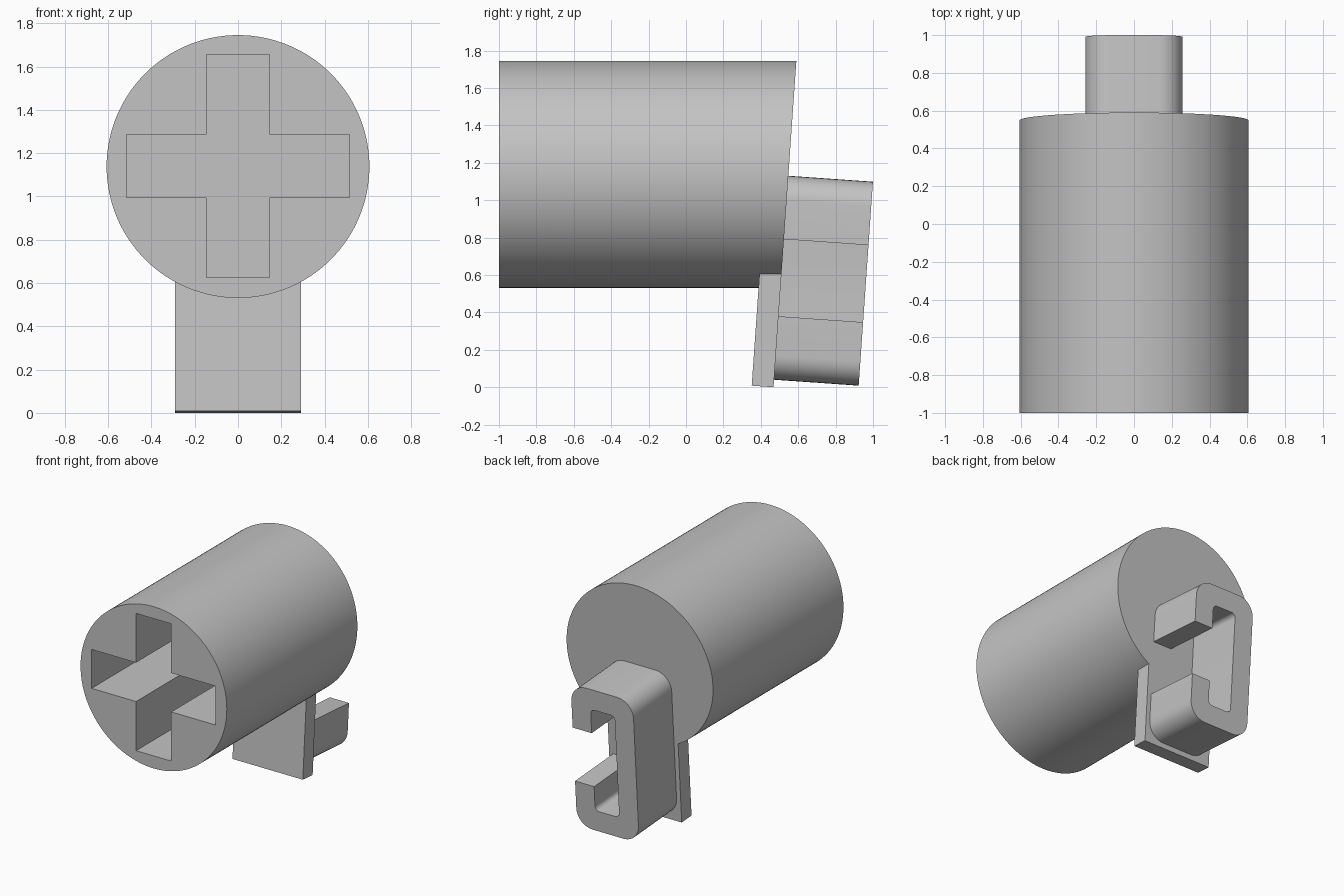
import bpy, bmesh
from math import radians, tan, sin, cos, pi
from mathutils import Vector

if "Cube" in bpy.data.objects:
    bpy.data.objects.remove(bpy.data.objects["Cube"])

TILT = radians(4)
RADIUS, AXIS_Z = 0.607, 1.138
BACK_FOOT = 0.468            # y of the slanted back plane at z = 0

grey = bpy.data.materials.new("plain_grey")
grey.use_nodes = True
grey.diffuse_color = (0.55, 0.55, 0.55, 1)
grey.node_tree.nodes["Principled BSDF"].inputs["Base Color"].default_value = grey.diffuse_color


def add_object(name, bm):
    bmesh.ops.recalc_face_normals(bm, faces=bm.faces)
    mesh = bpy.data.meshes.new(name)
    bm.to_mesh(mesh)
    bm.free()
    mesh.materials.append(grey)
    obj = bpy.data.objects.new(name, mesh)
    bpy.context.collection.objects.link(obj)
    return obj


def round_corners(corners, steps=8):
    """Turn (x, z, radius) right-angle corners into an outline with arcs."""
    outline = []
    for i, (x, z, r) in enumerate(corners):
        p = Vector((x, z))
        if r == 0:
            outline.append(p)
            continue
        a = (Vector(corners[i - 1][:2]) - p).normalized() * r
        b = (Vector(corners[(i + 1) % len(corners)][:2]) - p).normalized() * r
        for k in range(steps + 1):
            t = k / steps * pi / 2
            outline.append(p + a * (1 - sin(t)) + b * (1 - cos(t)))
    return outline


def extrude_outline(name, outline, y0, y1):
    """Solid from an x-z outline, running from y0 to y1."""
    bm = bmesh.new()
    face = bm.faces.new([bm.verts.new((p.x, y0, p.y)) for p in outline])
    new = bmesh.ops.extrude_face_region(bm, geom=[face])["geom"]
    verts = [v for v in new if isinstance(v, bmesh.types.BMVert)]
    bmesh.ops.translate(bm, verts=verts, vec=(0, y1 - y0, 0))
    return add_object(name, bm)


def lean(obj):
    """Stand a part on the slanted back plane."""
    obj.location = (0, BACK_FOOT, 0)
    obj.rotation_euler.x = -TILT


def smooth(obj):
    bpy.ops.object.select_all(action="DESELECT")
    obj.select_set(True)
    bpy.context.view_layer.objects.active = obj
    bpy.ops.object.shade_smooth_by_angle(angle=radians(30))


# Barrel: cylinder along y with a slanted back end
bm = bmesh.new()
bmesh.ops.create_circle(bm, cap_ends=True, segments=128, radius=RADIUS)
for v in bm.verts:
    v.co = (v.co.x, -1, v.co.y + AXIS_Z)
back = bmesh.ops.extrude_face_region(bm, geom=bm.faces[:])["geom"]
for v in back:
    if isinstance(v, bmesh.types.BMVert):
        v.co.y = BACK_FOOT + v.co.z * tan(TILT)
barrel = add_object("barrel", bm)

# Cross-shaped socket cut into the front
arm, half = 0.515, 0.146
quarter = [(arm, -half), (arm, half), (half, half)]
cross = []
for k in range(4):
    for x, z in quarter:
        for _ in range(k):
            x, z = -z, x
        cross.append(Vector((x, z + AXIS_Z + 0.002)))
cutter = extrude_outline("socket_cutter", cross, -1.1, 0.25)
cutter.hide_render = True
cut = barrel.modifiers.new("socket", "BOOLEAN")
cut.operation, cut.solver, cut.object = "DIFFERENCE", "EXACT", cutter
bpy.context.view_layer.objects.active = barrel
bpy.ops.object.modifier_apply(modifier=cut.name)
bpy.data.objects.remove(cutter)
smooth(barrel)

# Tab hanging below the barrel
w = 0.292
tab = extrude_outline("lower_tab", round_corners(
    [(-w, 0, 0), (w, 0, 0), (w, 0.61, 0), (-w, 0.61, 0)]), -0.117, 0)
lean(tab)

# C-shaped clip on the back, open towards +x
bottom, top, side, inner = 0.04, 1.133, 0.258, 0.1
wall, lip = 0.155, 0.34
R, r = 0.13, 0.035
clip = extrude_outline("back_clip", round_corners([
    (side, bottom + lip, 0), (side, bottom, R), (-side, bottom, R),
    (-side, top, R), (side, top, R), (side, top - lip, 0),
    (inner, top - lip, 0), (inner, top - wall, r), (-inner, top - wall, r),
    (-inner, bottom + wall, r), (inner, bottom + wall, r),
    (inner, bottom + lip, 0)]), -0.005, 0.4535)
lean(clip)
smooth(clip)
